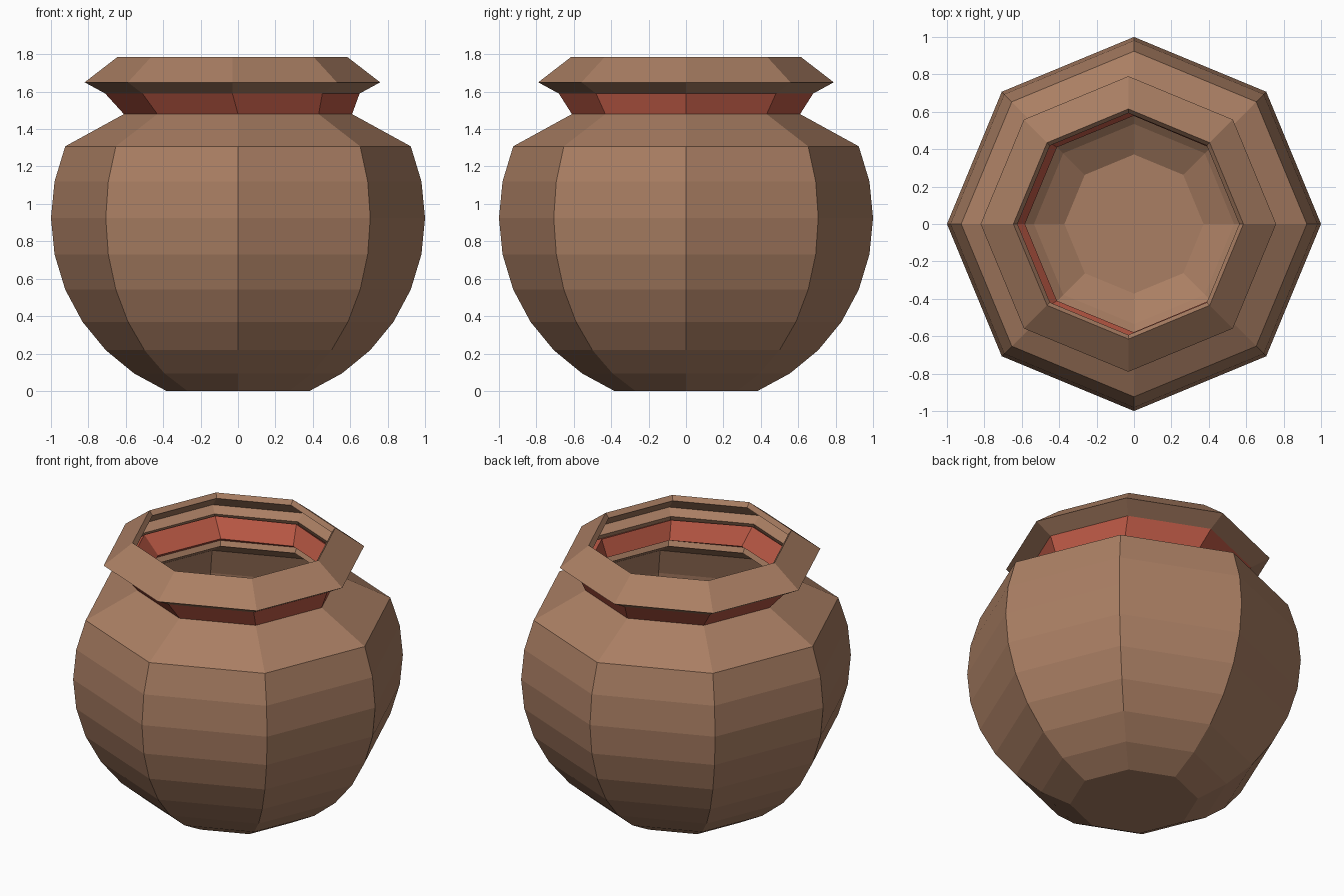
import bpy, bmesh, math

if "Cube" in bpy.data.objects:
    bpy.data.objects.remove(bpy.data.objects["Cube"])

SIDES = 8
WALL = 0.035


def material(name, rgb):
    m = bpy.data.materials.new(name)
    m.diffuse_color = (*rgb, 1)
    m.use_nodes = True
    m.node_tree.nodes["Principled BSDF"].inputs["Base Color"].default_value = m.diffuse_color
    return m


def turned_shell(name, profile, mat, floor=False):
    """Octagonal shell from (radius, z, x_offset) rings, thickened inwards."""
    bm = bmesh.new()
    rings = []
    for r, z, dx in profile:
        rings.append([bm.verts.new((dx + r * math.cos(2 * math.pi * i / SIDES),
                                    r * math.sin(2 * math.pi * i / SIDES), z))
                      for i in range(SIDES)])
    for low, high in zip(rings, rings[1:]):
        for i in range(SIDES):
            j = (i + 1) % SIDES
            bm.faces.new((low[i], low[j], high[j], high[i]))
    if floor:
        bm.faces.new(rings[0][::-1])
    mesh = bpy.data.meshes.new(name)
    bm.to_mesh(mesh)
    bm.free()
    mesh.materials.append(mat)
    obj = bpy.data.objects.new(name, mesh)
    bpy.context.collection.objects.link(obj)
    solid = obj.modifiers.new("wall", "SOLIDIFY")
    solid.thickness = WALL
    solid.offset = -1
    solid.use_even_offset = True
    return obj


clay = material("clay", (0.40, 0.21, 0.125))
red = material("red_band", (0.50, 0.10, 0.06))

# Round belly: ring on an arc from foot to shoulder, then in to the mouth
belly = [(math.cos(math.radians(a)), 0.925 + math.sin(math.radians(a)), 0)
         for a in [-67.5 + 11.25 * k for k in range(9)]]
belly[0] = (0.383, 0.0, 0)
turned_shell("pot_body", belly + [(0.61, 1.48, 0)], clay, floor=True)

# Red neck leaning slightly towards the off-centre lip
turned_shell("neck_band", [(0.61, 1.48, 0), (0.68, 1.59, -0.03)], red)

# Flared lip
turned_shell("lip", [(0.68, 1.59, -0.03), (0.79, 1.65, -0.03),
                     (0.615, 1.785, -0.03)], clay)
